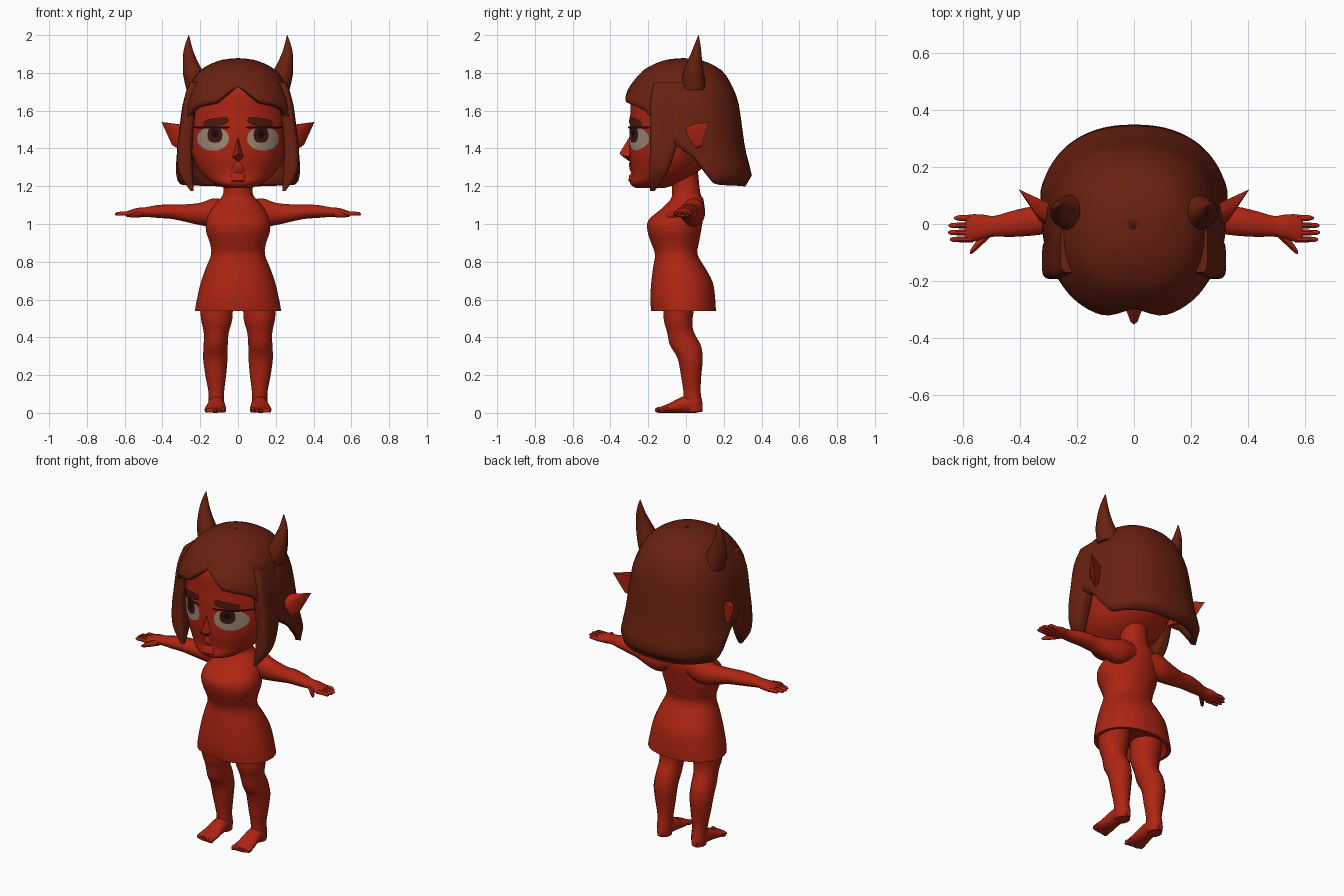
import bpy, bmesh, math
from mathutils import Vector


def material(name, rgb):
    m = bpy.data.materials.new(name)
    m.diffuse_color = (*rgb, 1)
    return m


SKIN = material("red skin", (0.42, 0.018, 0.006))
HAIR = material("brown hair", (0.14, 0.015, 0.005))
WHITE = material("eye white", (0.36, 0.25, 0.18))
IRIS = material("dark iris", (0.045, 0.008, 0.007))
BLACK = material("pupil and lash black", (0.008, 0.003, 0.003))
BROW = material("brow brown", (0.075, 0.01, 0.004))


def finish(name, bm, mat, mirror=False, recalc=True):
    if recalc:
        bmesh.ops.recalc_face_normals(bm, faces=bm.faces[:])
    me = bpy.data.meshes.new(name)
    bm.to_mesh(me)
    bm.free()
    me.materials.append(mat)
    ob = bpy.data.objects.new(name, me)
    bpy.context.collection.objects.link(ob)
    if mirror:
        ob.modifiers.new("mirror", 'MIRROR')
    return ob


def refine(rows, k=3):
    """Catmull-Rom subdivision of a list of cross-section rows."""
    out = []
    for i in range(len(rows) - 1):
        p0, p1, p2 = rows[max(i - 1, 0)], rows[i], rows[i + 1]
        p3 = rows[min(i + 2, len(rows) - 1)]
        for s in range(k):
            t = s / k
            out.append(tuple(
                0.5 * (2 * b + (c - a) * t + (2 * a - 5 * b + 4 * c - d) * t * t
                       + (3 * b - a - 3 * c + d) * t ** 3)
                for a, b, c, d in zip(p0, p1, p2, p3)))
    return out + [tuple(rows[-1])]


def at(rows, t):
    """Linear lookup of a row by its first value."""
    rows = sorted(rows)
    t = min(max(t, rows[0][0]), rows[-1][0])
    for a, b in zip(rows, rows[1:]):
        if t <= b[0]:
            f = (t - a[0]) / max(b[0] - a[0], 1e-9)
            return [u + (v - u) * f for u, v in zip(a, b)]


def spow(v, p):
    return math.copysign(abs(v) ** (2 / p), v)


def tube(name, rows, mat, axis='z', n=20, p=2, mirror=False):
    """Loft of ovals; row = (position on axis, centre a, radius a, centre b, radius b)."""
    bm = bmesh.new()
    rings = []
    for t, ca, ra, cb, rb in rows:
        ring = []
        for i in range(n):
            w = 2 * math.pi * (i + 0.5) / n
            a, b = ca + ra * spow(math.cos(w), p), cb + rb * spow(math.sin(w), p)
            co = {'x': (t, a, b), 'y': (a, t, b), 'z': (a, b, t)}[axis]
            ring.append(bm.verts.new(co))
        rings.append(ring)
    for r, s in zip(rings, rings[1:]):
        for i in range(n):
            j = (i + 1) % n
            bm.faces.new((r[i], r[j], s[j], s[i]))
    bm.faces.new(rings[0])
    bm.faces.new(rings[-1])
    return finish(name, bm, mat, mirror)


def hull(name, pts, mat, mirror=False):
    bm = bmesh.new()
    for p in pts:
        bm.verts.new(p)
    bmesh.ops.convex_hull(bm, input=bm.verts[:])
    return finish(name, bm, mat, mirror)


# Torso with short dress and neck, underside recessed behind the hem
torso = [(.54, 0, .23, -.013, .172), (.60, 0, .219, -.017, .173), (.69, 0, .198, -.021, .164),
         (.77, 0, .17, -.037, .138), (.84, 0, .143, -.052, .113), (.90, 0, .150, -.058, .127),
         (.96, 0, .17, -.062, .142), (1.02, 0, .168, -.055, .145), (1.08, 0, .14, -.017, .115),
         (1.13, 0, .10, .005, .088), (1.17, 0, .077, 0, .075), (1.32, 0, .075, -.01, .07)]
tube("torso_dress", [(.60, 0, .17, -.013, .125), (.54, 0, .21, -.013, .155)] + refine(torso),
     SKIN, n=28, p=2.15)

# Legs and feet
leg = [(.62, .115, .09, -.03, .09), (.50, .113, .085, -.042, .078), (.43, .115, .068, -.03, .072),
       (.36, .118, .065, -.004, .083), (.29, .12, .066, .022, .068), (.20, .118, .056, .027, .055),
       (.11, .115, .042, .032, .046), (.05, .115, .042, .038, .05), (.004, .115, .038, .04, .044)]
tube("leg", refine(leg), SKIN, n=16, mirror=True)
foot = [(.088, .115, .018, .03, .022), (.05, .115, .04, .045, .045), (-.02, .115, .045, .043, .043),
        (-.08, .118, .054, .027, .027), (-.13, .121, .058, .017, .017), (-.148, .121, .05, .014, .013)]
tube("foot", refine(foot, 2), SKIN, 'y', n=14, mirror=True)
for i in range(5):
    x, r = .078 + .0215 * i, .016 - .001 * i
    y = -.15 + .005 * i
    tube("toe", [(y + .02, x, r * .8, r, r * .8), (y, x, r, r, r), (y - .014, x, r * .5, r * .9, r * .5)],
         SKIN, 'y', n=8, mirror=True)

# Arms, fingers and thumbs
arm = [(.05, .04, .05, 1.075, .05), (.13, .04, .062, 1.062, .075), (.20, .034, .058, 1.053, .06),
       (.30, .015, .05, 1.06, .044), (.36, .01, .052, 1.066, .039), (.43, 0, .046, 1.066, .034),
       (.49, -.008, .037, 1.063, .026), (.53, -.01, .044, 1.06, .026), (.57, -.015, .05, 1.055, .02),
       (.592, -.016, .046, 1.052, .013)]
tube("arm", refine(arm), SKIN, 'x', n=16, mirror=True)
for y, tip in ((.021, .63), (-.005, .65), (-.03, .652), (-.054, .645)):
    tube("finger", [(.565, y, .012, 1.054, .013), (.61, y, .011, 1.056, .012),
                    (tip - .01, y, .009, 1.053, .01), (tip, y, .004, 1.051, .004)],
         SKIN, 'x', n=8, mirror=True)
tube("thumb", [(.505, -.03, .018, 1.055, .018), (.54, -.062, .02, 1.05, .017),
               (.565, -.09, .014, 1.045, .012), (.575, -.10, .006, 1.043, .006)],
     SKIN, 'x', n=8, mirror=True)

# Head
head = refine([(1.19, 0, .07, -.19, .075), (1.215, 0, .13, -.168, .128), (1.27, 0, .195, -.115, .172),
               (1.36, 0, .24, -.08, .22), (1.48, 0, .262, -.05, .25), (1.60, 0, .262, -.03, .265),
               (1.72, 0, .225, -.035, .25), (1.80, 0, .15, -.025, .17)], 4)
tube("head", head, SKIN, n=36)
hull("nose", [(0, -.352, 1.375), (0, -.30, 1.46), (.034, -.285, 1.355), (-.034, -.285, 1.355),
              (0, -.29, 1.325), (.012, -.343, 1.363), (-.012, -.343, 1.363)], SKIN)
tube("chin_and_lip", [(1.20, 0, .03, -.265, .012), (1.23, 0, .045, -.275, .03),
                      (1.258, 0, .04, -.275, .025), (1.27, 0, .04, -.275, .014),
                      (1.285, 0, .04, -.275, .022), (1.32, 0, .025, -.275, .028),
                      (1.34, 0, .015, -.27, .02)], SKIN, n=14)
hull("ear", [(.405, .122, 1.54), (.25, -.03, 1.50), (.25, -.02, 1.39), (.25, .04, 1.38),
             (.25, .05, 1.52), (.33, .01, 1.50), (.33, .06, 1.405), (.35, .085, 1.42),
             (.345, .045, 1.53)], SKIN, mirror=True)


# Eye, lash and brow plates that follow the face
def plate(name, mat, cx, cz, rx, rz, lift, top=9, p=2, tilt=0):
    bm = bmesh.new()

    def put(x, z):
        z = min(z, top)
        _, _, hx, cy, hy = at(head, z)
        return bm.verts.new((x, cy - hy * math.sqrt(max(0, 1 - (x / hx) ** 2)) - lift, z))
    n, prev = 28, None
    for k in (.15, .45, .75, 1):
        ring = []
        for i in range(n):
            w = 2 * math.pi * i / n
            dx = k * rx * spow(math.cos(w), p)
            ring.append(put(cx + dx, cz + k * rz * spow(math.sin(w), p) + dx * tilt))
        if prev:
            for i in range(n):
                j = (i + 1) % n
                bm.faces.new((prev[i], ring[i], ring[j], prev[j]))
        else:
            bm.faces.new(ring)
        prev = ring
    for f in bm.faces:
        f.normal_update()
        if f.normal.y > 0:
            f.normal_flip()
    return finish(name, bm, mat, True, False)


plate("eye_white", WHITE, .132, 1.452, .084, .064, .004, top=1.509)
plate("iris", IRIS, .122, 1.472, .039, .042, .007, top=1.507, p=2.6)
plate("pupil", BLACK, .122, 1.478, .018, .022, .009, top=1.506)
plate("upper_lash", BLACK, .139, 1.511, .098, .006, .011, p=3)
plate("brow", BROW, .117, 1.54, .066, .021, .008, p=3, tilt=-.15)

# Hair shell: outline rows trimmed by a bottom edge that varies with direction
outline = refine([(1.195, 0, .325, 0, .31), (1.245, 0, .34, .01, .34), (1.39, 0, .322, -.007, .322),
                  (1.55, 0, .305, -.02, .312), (1.67, 0, .283, -.03, .30), (1.79, 0, .222, -.02, .23),
                  (1.84, 0, .16, -.017, .165), (1.87, 0, .08, -.015, .085), (1.878, 0, .004, -.015, .004)], 4)
edge = [(0, 1.735), (11, 1.69), (20, 1.648), (45, 1.62), (55, 1.60), (84, 1.42), (95, 1.36),
        (108, 1.24), (116, 1.207), (180, 1.197)]
bm = bmesh.new()
cols, nv = [], 18
for i in range(37):
    deg = 5 * i
    zb, w, col = at(edge, deg)[1], math.radians(deg), []
    for v in range(nv + 1):
        z = zb + (1.878 - zb) * math.sin(v / nv * math.pi / 2)
        _, _, rx, cy, ry = at(outline, z)
        x = 0 if i in (0, 36) else rx * spow(math.sin(w), 2.3)
        col.append(bm.verts.new((x, cy - ry * spow(math.cos(w), 2.3), z)))
    cols.append(col)
for a, b in zip(cols, cols[1:]):
    for v in range(nv):
        bm.faces.new((a[v], b[v], b[v + 1], a[v + 1]))
hair = finish("hair_shell", bm, HAIR, True, False)
solid = hair.modifiers.new("thickness", 'SOLIDIFY')
solid.thickness = .03
solid.offset = -1

# Side locks framing the face
lock = [(1.75, .23, .028, -.085, .085), (1.65, .253, .036, -.10, .09), (1.50, .272, .038, -.11, .082),
        (1.40, .282, .04, -.122, .07), (1.30, .28, .04, -.14, .053), (1.24, .268, .03, -.155, .038),
        (1.175, .243, .008, -.178, .012)]
tube("side_lock", refine(lock), HAIR, n=20, p=4, mirror=True)

# Horns
horn = [(1.71, .20, .075, .04, .07), (1.79, .232, .06, .04, .057), (1.85, .25, .043, .045, .042),
        (1.91, .262, .028, .055, .026), (1.96, .263, .014, .062, .013), (2.0, .26, .001, .066, .001)]
tube("horn", refine(horn), HAIR, n=14, mirror=True)

# Smooth shading
bpy.ops.object.select_all(action='SELECT')
bpy.context.view_layer.objects.active = hair
bpy.ops.object.shade_smooth_by_angle(angle=math.radians(45))
